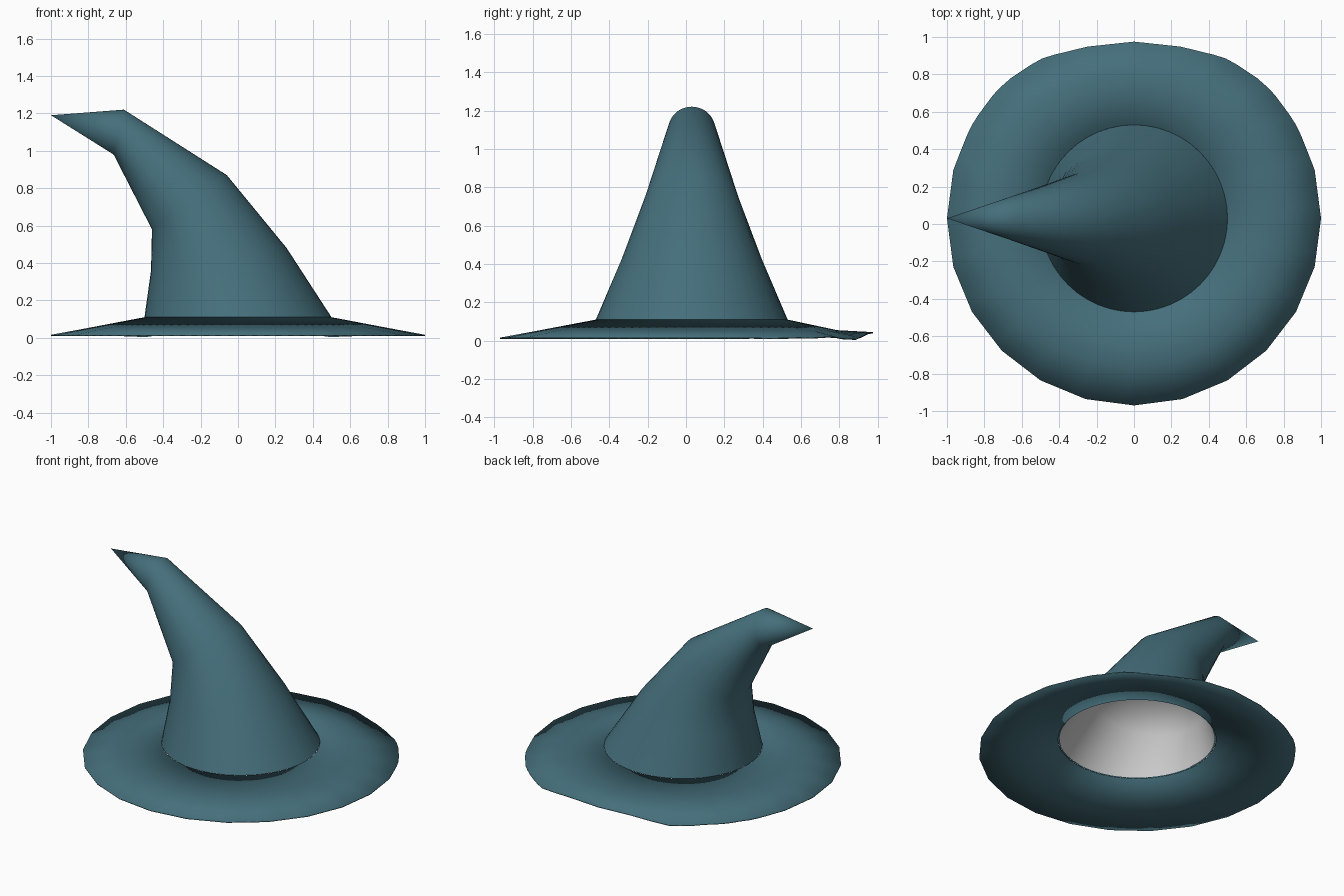
import bpy
from math import sin, cos, pi, radians, degrees, hypot
from mathutils import Vector

if "Cube" in bpy.data.objects:
    bpy.data.objects.remove(bpy.data.objects["Cube"])

CY = 0.03  # hat axis sits slightly towards the back

teal = bpy.data.materials.new("teal_felt")
teal.diffuse_color = (0.06, 0.16, 0.2, 1)
teal.use_nodes = True
teal.node_tree.nodes["Principled BSDF"].inputs["Base Color"].default_value = teal.diffuse_color


def tilted_ring(left, right, n=48, scale=1.0):
    """Circle whose leftmost and rightmost points are given as (x, z)."""
    mx, mz = (left[0] + right[0]) / 2, (left[1] + right[1]) / 2
    dx, dz = (right[0] - left[0]) / 2 * scale, (right[1] - left[1]) / 2 * scale
    r = hypot(dx, dz)
    return [Vector((mx + dx * cos(a), CY + r * sin(a), mz + dz * cos(a)))
            for a in (2 * pi * i / n for i in range(n))]


def loft(name, rings, tip=None, mat=None, flip=False, angle=40):
    """Skin equal-sized rings, optionally closing on a tip point."""
    n = len(rings[0])
    verts = [v for ring in rings for v in ring]
    faces = []
    for k in range(len(rings) - 1):
        for i in range(n):
            j = (i + 1) % n
            faces.append((k * n + i, k * n + j, (k + 1) * n + j, (k + 1) * n + i))
    if tip is not None:
        verts.append(Vector(tip))
        base = (len(rings) - 1) * n
        faces += [(base + i, base + (i + 1) % n, len(verts) - 1) for i in range(n)]
    if flip:
        faces = [f[::-1] for f in faces]
    mesh = bpy.data.meshes.new(name)
    mesh.from_pydata([tuple(v) for v in verts], [], faces)
    ob = bpy.data.objects.new(name, mesh)
    bpy.context.collection.objects.link(ob)
    if mat:
        mesh.materials.append(mat)
    bpy.ops.object.select_all(action='DESELECT')
    ob.select_set(True)
    bpy.context.view_layer.objects.active = ob
    bpy.ops.object.shade_smooth_by_angle(angle=radians(angle))
    return ob


# Crown: a bent cone leaning to the left
sections = [((-0.5, 0.11), (0.5, 0.11)),
            ((-0.465, 0.36), (0.26, 0.48)),
            ((-0.46, 0.58), (-0.06, 0.87)),
            ((-0.665, 0.98), (-0.61, 1.22))]
loft("crown", [tilted_ring(*s) for s in sections], (-1.0, CY, 1.19), teal, angle=60)

# Lining: grey hollow seen from below
lining = [tilted_ring(*s, scale=0.985) for s in sections[:2]]
lining.append(tilted_ring((-0.37, 0.49), (0.07, 0.57)))
loft("lining", lining, (-0.16, CY, 0.56), None, flip=True, angle=80)

# Brim: 24-sided edge, pulled in and rippled along the back
SUB = 4
back = {90: (0.945, 0.045), 75: (0.951, 0.04), 60: (0.986, 0.01), 45: (1.0, 0.022)}


def corner(k):
    deg = (k % 24) * 15
    r, z = back.get(deg if deg <= 90 else 180 - deg, (1.0, 0.016))
    a = radians(deg)
    return Vector((r * cos(a), CY + r * sin(a), z))


def edge_point(i):
    p = corner(i // SUB).lerp(corner(i // SUB + 1), (i % SUB) / SUB)
    deg = i * 15 / SUB
    if 15 < deg < 165 and i % SUB:
        side = min(deg, 180 - deg)
        amount = max(0, 1 - abs(side - 45) / 32)
        wave = sin(radians(side * 24 + 60))
        p += Vector((cos(radians(deg)), sin(radians(deg)), 0.4 * wave)) * 0.009 * amount
    return p


N = 24 * SUB
outer = [edge_point(i) for i in range(N)]
inner = tilted_ring((-0.5, 0.11), (0.5, 0.11), N)
middle = [o.lerp(q, 0.42) for o, q in zip(outer, inner)]
for v in middle:
    v.z = 0.055
brim = loft("brim", [outer, middle, inner], None, teal)
thick = brim.modifiers.new("thickness", 'SOLIDIFY')
thick.thickness = 0.006
thick.offset = -1
